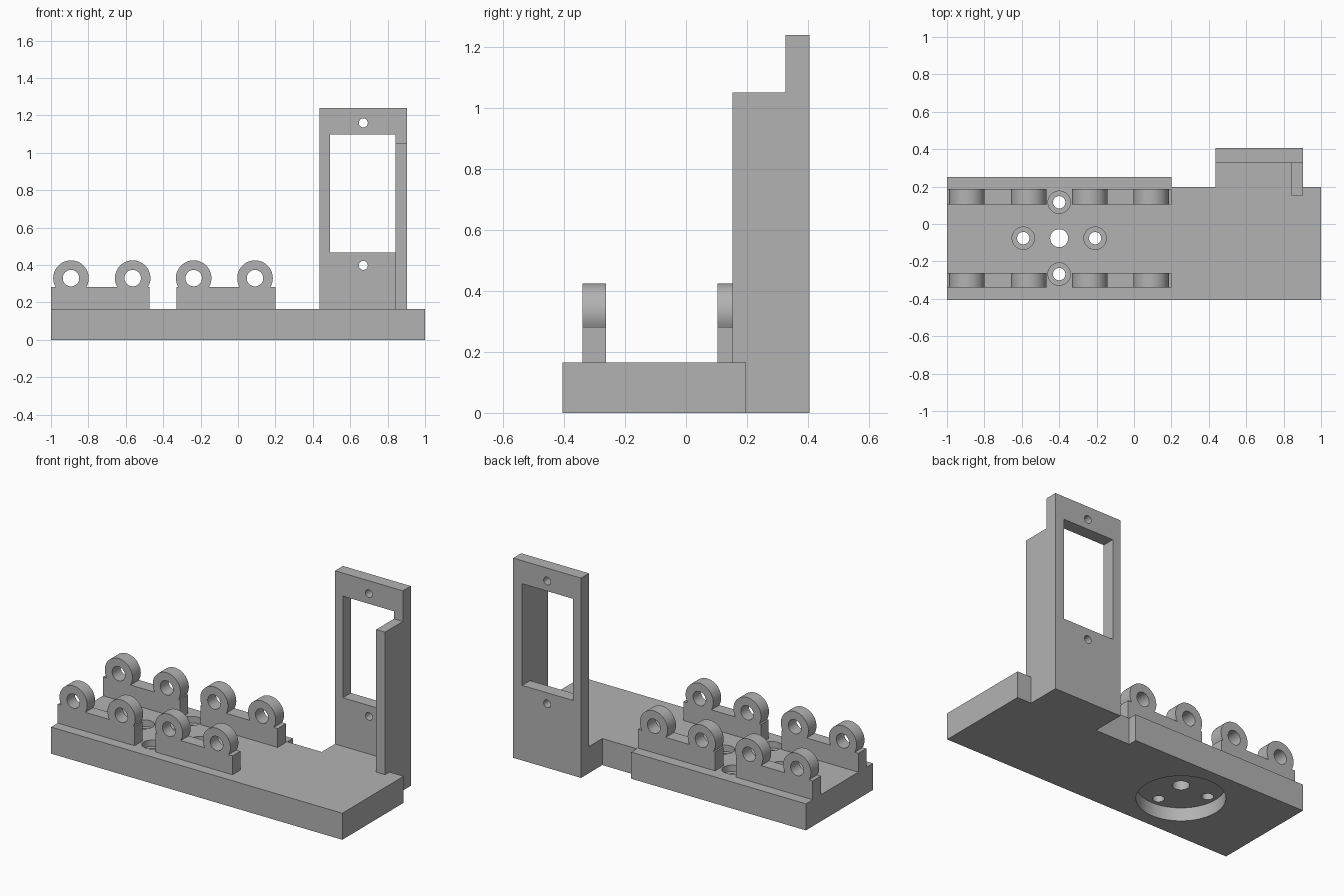
import bpy, bmesh
from math import cos, sin, pi, asin, sqrt, radians
from mathutils import Matrix, Vector

cube = bpy.data.objects.get("Cube")
if cube:
    bpy.data.objects.remove(cube, do_unlink=True)

grey = bpy.data.materials.new("plain_grey")
grey.use_nodes = True
grey.diffuse_color = (0.45, 0.45, 0.45, 1)
grey.node_tree.nodes["Principled BSDF"].inputs["Base Color"].default_value = (0.45, 0.45, 0.45, 1)


def prism(name, outline, lo, hi, axis="z"):
    """Extrude a flat outline: (x, y) along z, or (x, z) along y."""
    place = (lambda u, v, d: (u, v, d)) if axis == "z" else (lambda u, v, d: (u, d, v))
    bm = bmesh.new()
    face = bm.faces.new([bm.verts.new(place(u, v, lo)) for u, v in outline])
    moved = bmesh.ops.extrude_face_region(bm, geom=[face])["geom"]
    verts = [g for g in moved if isinstance(g, bmesh.types.BMVert)]
    bmesh.ops.translate(bm, verts=verts, vec=Vector(place(0, 0, hi - lo)))
    bmesh.ops.recalc_face_normals(bm, faces=bm.faces)
    mesh = bpy.data.meshes.new(name)
    bm.to_mesh(mesh)
    bm.free()
    mesh.materials.append(grey)
    obj = bpy.data.objects.new(name, mesh)
    bpy.context.collection.objects.link(obj)
    return obj


def rect(u0, u1, v0, v1):
    return [(u0, v0), (u1, v0), (u1, v1), (u0, v1)]


def circle(u, v, r, n=48):
    return [(u + r * cos(2 * pi * i / n), v + r * sin(2 * pi * i / n)) for i in range(n)]


def cut(obj, cutter):
    mod = obj.modifiers.new("cut", "BOOLEAN")
    mod.operation, mod.solver, mod.object = "DIFFERENCE", "EXACT", cutter
    bpy.context.view_layer.objects.active = obj
    bpy.ops.object.modifier_apply(modifier=mod.name)
    bpy.data.objects.remove(cutter, do_unlink=True)


def smooth(obj):
    bpy.ops.object.select_all(action="DESELECT")
    obj.select_set(True)
    bpy.context.view_layer.objects.active = obj
    bpy.ops.object.shade_smooth_by_angle(angle=radians(30))


TOP = 0.165
FRONT, BACK = -0.405, 0.405
PLATE_FRONT = 0.327
TOWER_L, TOWER_R = 0.437, 0.903

# Base plate with a wider bracket area and a foot for the tower
base = prism("base_plate", [
    (-1, FRONT), (1, FRONT), (1, 0.197), (TOWER_R, 0.197), (TOWER_R, PLATE_FRONT),
    (TOWER_L, PLATE_FRONT), (TOWER_L, 0.197), (0.2, 0.197), (0.2, 0.252), (-1, 0.252)], 0, TOP)

# Round recess underneath, centre hole and four counterbored screw holes
cx, cy = -0.4, -0.076
cut(base, prism("recess_cutter", circle(cx, cy, 0.247, 96), -0.1, 0.082))
cut(base, prism("centre_cutter", circle(cx, cy, 0.048), -0.1, 0.3))
for dx, dy in ((0.192, 0), (-0.192, 0), (0, 0.192), (0, -0.192)):
    cut(base, prism("hole_cutter", circle(cx + dx, cy + dy, 0.033), -0.1, 0.3))
    cut(base, prism("bore_cutter", circle(cx + dx, cy + dy, 0.06), 0.125, 0.3))
smooth(base)

# Upright tower plate with window and two screw holes
tower = prism("tower_plate", rect(TOWER_L, TOWER_R, 0, 1.24), PLATE_FRONT, BACK, "y")
cut(tower, prism("window_cutter", rect(0.492, 0.842, 0.466, 1.097), 0, 1, "y"))
for z in (0.398, 1.16):
    cut(tower, prism("screw_cutter", circle(0.67, z, 0.024, 32), 0, 1, "y"))
smooth(tower)

# Stiffening rib on the tower's outer edge
prism("tower_rib", rect(0.842, TOWER_R, TOP, 1.05), 0.153, PLATE_FRONT, "y")

# Hinge brackets: a low wall carrying two round lugs with pin holes
WALL, LUG_Z, LUG_R = 0.282, 0.33, 0.095


def lug_arc(x, n=40):
    start = -asin((LUG_Z - WALL) / LUG_R)
    span = pi - 2 * start
    return [(x + LUG_R * cos(start + span * i / n), LUG_Z + LUG_R * sin(start + span * i / n))
            for i in range(n + 1)]


def bracket(name, x0, x1, lugs, y0, y1):
    outline = [(x0, TOP), (x1, TOP), (x1, WALL)]
    for x in reversed(lugs):
        outline += lug_arc(x)
    outline.append((x0, WALL))
    obj = prism(name, outline, y0, y1, "y")
    for x in lugs:
        cut(obj, prism("pin_cutter", circle(x, LUG_Z, 0.044), -1, 1, "y"))
    smooth(obj)


for row, y0, y1 in (("front", -0.34, -0.262), ("back", 0.104, 0.186)):
    bracket(row + "_right_bracket", -1, -0.472, (-0.893, -0.563), y0, y1)
    bracket(row + "_left_bracket", -0.33, 0.2, (-0.237, 0.091), y0, y1)
